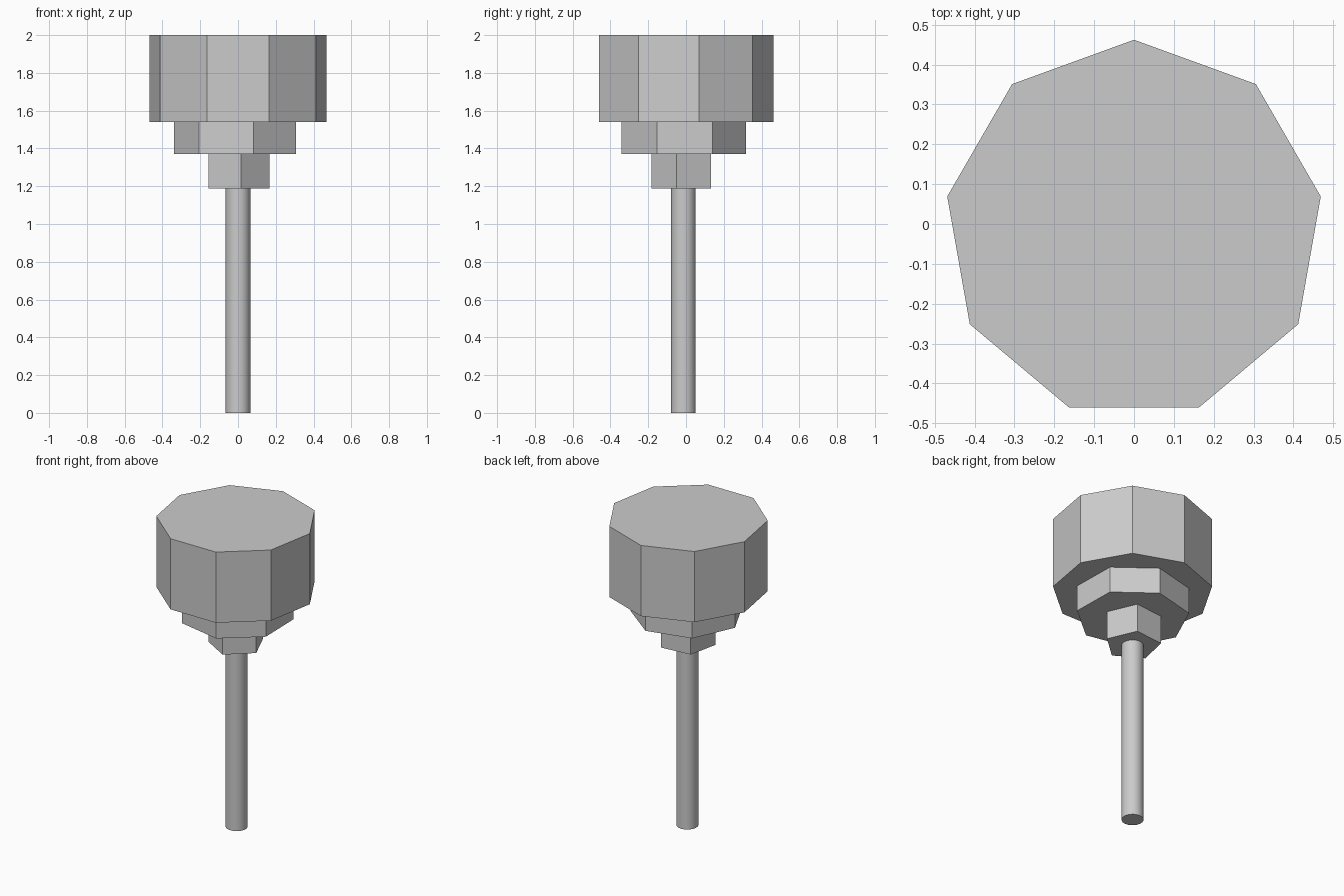
import bpy, math

if "Cube" in bpy.data.objects:
    bpy.data.objects.remove(bpy.data.objects["Cube"])

CY = -0.0135  # shared axis of all parts, in y


def prism(name, sides, radius, z0, z1, first_angle):
    """Regular prism with one corner at first_angle degrees from +x."""
    # Blender's first cone vertex lies on +y
    bpy.ops.mesh.primitive_cylinder_add(
        vertices=sides, radius=radius, depth=z1 - z0,
        location=(0, CY, (z0 + z1) / 2),
        rotation=(0, 0, math.radians(first_angle - 90)))
    ob = bpy.context.object
    ob.name = name
    bpy.ops.object.transform_apply(location=False, rotation=True, scale=True)
    return ob


# Nine-sided head, then seven- and five-sided collars stepping down
prism("head", 9, 0.476, 1.54, 2.0, 90)
prism("upper_collar", 7, 0.339, 1.371, 1.54, -76)
prism("lower_collar", 5, 0.170, 1.187, 1.371, -84.3)

# Round smooth handle
prism("handle", 32, 0.065, 0.0, 1.187, 90)
bpy.ops.object.shade_smooth_by_angle(angle=math.radians(30))
